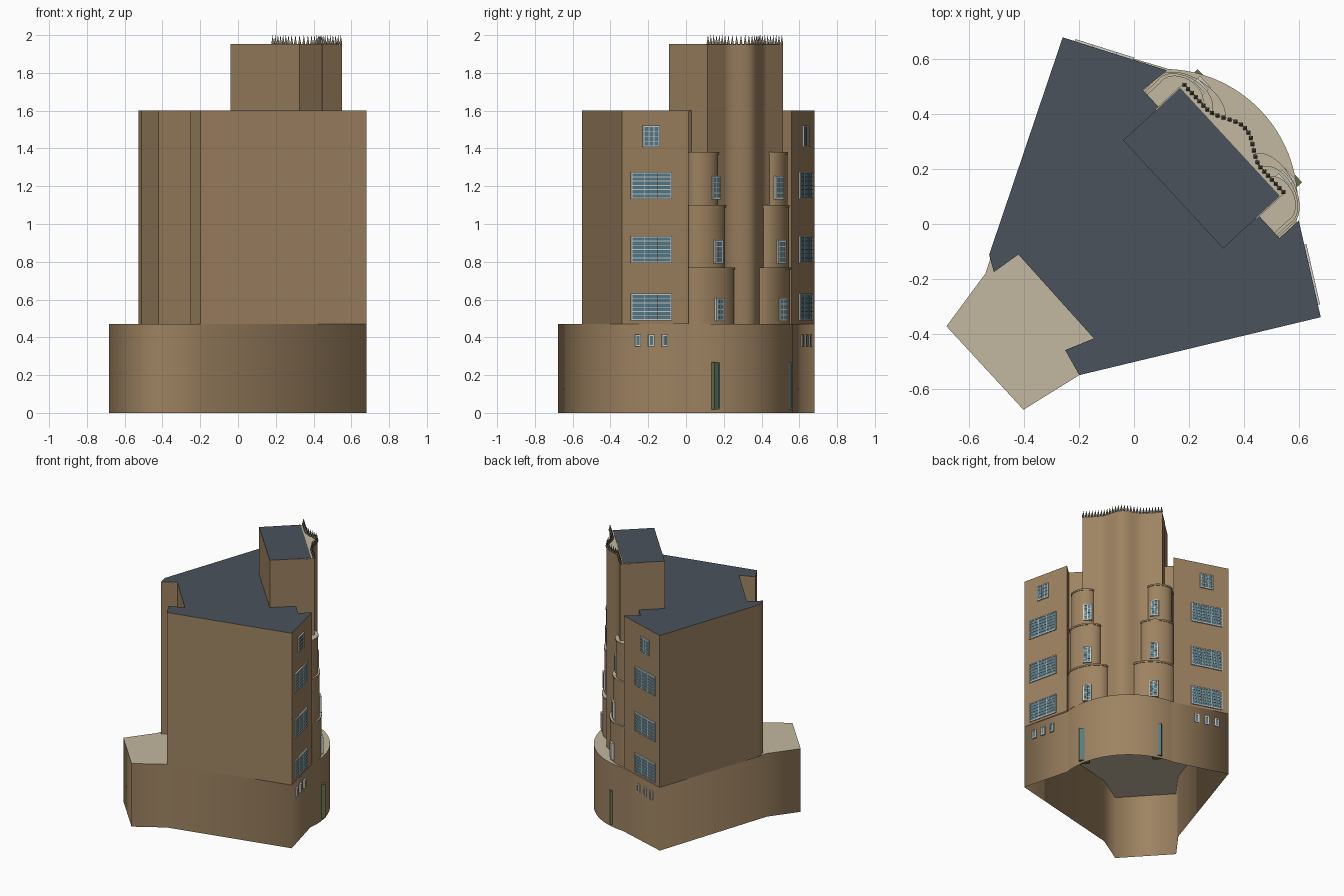
import bpy, bmesh, math
from mathutils import Vector

if "Cube" in bpy.data.objects:
    bpy.data.objects.remove(bpy.data.objects["Cube"])

# Plan frame: o = offset along the facade, t = distance outward; nearly symmetric about o = 0
U, N, S0 = Vector((0.678, -0.735)), Vector((0.735, 0.678)), 0.0175


def world(o, t, z):
    p = U * (o + S0) + N * t
    return (p.x, p.y, z)


def material(name, rgb):
    m = bpy.data.materials.new(name)
    m.diffuse_color = (*rgb, 1)
    m.use_nodes = True
    m.node_tree.nodes["Principled BSDF"].inputs["Base Color"].default_value = m.diffuse_color
    return m


WALL = material("wall_brown", (0.34, 0.225, 0.12))
STONE = material("pale_stone", (0.54, 0.48, 0.35))
SLATE = material("slate_roof", (0.068, 0.084, 0.108))
GLASS = material("glass_blue", (0.09, 0.20, 0.26))
FRAME = material("frame_white", (0.62, 0.62, 0.56))
GREEN = material("door_green", (0.13, 0.17, 0.07))
METAL = material("spire_metal", (0.20, 0.17, 0.12))


def finish(bm, name, mats, angle=30):
    bmesh.ops.recalc_face_normals(bm, faces=bm.faces[:])
    me = bpy.data.meshes.new(name)
    bm.to_mesh(me)
    bm.free()
    for m in mats:
        me.materials.append(m)
    ob = bpy.data.objects.new(name, me)
    bpy.context.collection.objects.link(ob)
    if angle:
        bpy.ops.object.select_all(action='DESELECT')
        ob.select_set(True)
        bpy.context.view_layer.objects.active = ob
        bpy.ops.object.shade_smooth_by_angle(angle=math.radians(angle))
    return ob


def prism(name, pts, z0, z1, top, bottom=True, angle=30):
    """Extruded plan outline with brown sides and a coloured top."""
    bm = bmesh.new()
    lo = [bm.verts.new(world(o, t, z0)) for o, t in pts]
    hi = [bm.verts.new(world(o, t, z1)) for o, t in pts]
    if bottom:
        bm.faces.new(lo).material_index = 1
    cap = bm.faces.new(hi)
    cap.material_index = 1
    for i in range(len(pts)):
        j = (i + 1) % len(pts)
        bm.faces.new((lo[i], lo[j], hi[j], hi[i]))
    bmesh.ops.recalc_face_normals(bm, faces=bm.faces[:])
    if angle > 90:  # fully smooth walls keep a crisp rim
        for e in cap.edges:
            e.smooth = False
        bmesh.ops.split_edges(bm, edges=list(cap.edges))
        bm.faces.ensure_lookup_table()
        for f in bm.faces:
            if f.material_index == 1 and f.normal.z < 0:
                f.normal_flip()
    ob = finish(bm, name, [WALL, top], angle)
    if angle > 90:  # separate cap must face upward
        for p in ob.data.polygons:
            if p.material_index == 1 and p.normal.z < 0:
                p.flip()
    return ob


def box(bm, c, d, a, b, z, side, shift):
    """Box along wall direction d (a range), outward normal (b range), height z."""
    n = (-d[1], d[0])
    v = [bm.verts.new(world(side * (c[0] + d[0] * i + n[0] * j) + shift, c[1] + d[1] * i + n[1] * j, k))
         for k in z for i, j in ((a[0], b[0]), (a[1], b[0]), (a[1], b[1]), (a[0], b[1]))]
    for q in ((0, 1, 2, 3), (4, 5, 6, 7), (0, 1, 5, 4), (1, 2, 6, 5), (2, 3, 7, 6), (3, 0, 4, 7)):
        bm.faces.new([v[i] for i in q])


frames, glass, door_frames = bmesh.new(), bmesh.new(), bmesh.new()


def window(c, d, w, z0, z1, cols, rows, depth, out, side, shift=0.0, fbm=frames, bar=0.004, rim=0.008):
    h = w / 2
    box(glass, c, d, (-h, h), (-depth, out - 0.003), (z0, z1), side, shift)
    for i in range(cols + 1):
        x = -h + w * i / cols
        r = rim if i in (0, cols) else bar
        box(fbm, c, d, (x - r / 2, x + r / 2), (-depth, out), (z0, z1), side, shift)
    for j in range(rows + 1):
        z = z0 + (z1 - z0) * j / rows
        r = rim if j in (0, rows) else bar
        box(fbm, c, d, (-h - rim / 2, h + rim / 2), (-depth, out), (z - r / 2, z + r / 2), side, shift)


# Lower base with bowed front and rear annex, open underneath
R, CT = 0.489, 0.131
A0, A1 = math.asin(0.38 / R), math.asin(-0.347 / R)
bow = []
for i in range(33):
    a = A0 + (A1 - A0) * i / 32
    bow.append((R * math.sin(a), CT + R * math.cos(a)))
prism("base", [(0.6935, 0.27)] + bow + [(-0.6935, 0.27), (-0.252, -0.52),
      (-0.207, -0.755), (0.207, -0.755), (0.252, -0.52)], 0, 0.47, STONE, False, 180)

# Main tower with front slots and a recessed back
prism("main_tower", [(0.6935, 0.27), (0.38, 0.45), (0.38, 0.355), (0.266, 0.355),
      (-0.255, 0.355), (-0.355, 0.355), (-0.347, 0.468), (-0.6935, 0.27), (-0.293, -0.464),
      (-0.235, -0.494), (-0.2215, -0.385), (0.19, -0.39), (0.15, -0.496), (0.252, -0.52)],
      0.47, 1.6, SLATE, False)

# Rooftop block
prism("penthouse", [(-0.268, 0.178), (0.268, 0.178), (0.268, 0.46), (-0.268, 0.46)], 1.6, 1.952, SLATE, False)


# Central shaft with a wavy front
def wave(o):
    return 0.482 + 0.056 * (math.cos(min(1, abs(o) / 0.15) * math.pi) + 1) / 2


front = [(0.272 - 0.544 * i / 40, wave(0.272 - 0.544 * i / 40)) for i in range(41)]
prism("central_shaft", front + [(-0.272, 0.34), (0.272, 0.34)], 0.47, 1.949, STONE, False)


# Stepped rounded bays, each with a lip, on both sides
def bay(outer, inner, depth, grow=0):
    c = (Vector(outer) + Vector(inner)) / 2
    d = Vector(outer) - c
    d *= 1 + grow / d.length
    n = Vector((-d.y, d.x)).normalized() * (depth + grow)
    arc = [c + d * math.cos(math.pi * i / 20) + n * math.sin(math.pi * i / 20) for i in range(21)]
    return [tuple(p) for p in arc] + [(inner[0], 0.355), (outer[0] + grow, 0.355)]


# outer point, inner point, bulge, bottom, top, window sill, window plane
tiers = [((0.37, 0.42), (0.095, 0.49), 0.077, 0.47, 0.77, 0.49, 0.54),
         ((0.362, 0.42), (0.148, 0.478), 0.068, 0.77, 1.10, 0.795, 0.528),
         ((0.35, 0.42), (0.19, 0.47), 0.058, 1.10, 1.38, 1.135, 0.51)]
WING = (0.867, -0.498)
for side, tag, shift in ((1, "right", 0.0), (-1, "left", 0.022)):
    for k, (outer, inner, dep, z0, z1, wz, wt) in enumerate(tiers):
        for part, g, a, b in (("bay", 0, z0, z1 - 0.012), ("bay_lip", 0.004, z1 - 0.012, z1)):
            prism(f"{part}_{tag}_{k + 1}", [(side * o + shift, t) for o, t in bay(outer, inner, dep, g)],
                  a, b, STONE, g > 0)
        window((0.233, wt), (1, 0), 0.05, wz, wz + 0.115, 2, 4, 0.05, 0.003, side, shift / 2)

    # Wing windows: three wide, one small above, three tiny below
    def wing(f, *size):
        window((0.6935 - 0.3135 * f, 0.27 + 0.18 * f), WING, *size, 0.005, 0.008, side)

    for z in (0.492, 0.797, 1.137):
        wing(0.44, 0.217, z, z + 0.135, 3, 6)
    wing(0.44, 0.085, 1.412, 1.517, 3, 4)
    for f in (0.24, 0.44, 0.64):
        wing(f, 0.024, 0.355, 0.41, 1, 1)
    # Doors
    window((0.252, 0.548), (1, 0), 0.06, 0.022, 0.265, 2, 1, 0.05, 0.005, side, shift / 2,
           door_frames, 0.005, 0.008)

finish(frames, "window_frames", [FRAME], 0)
finish(glass, "window_glass", [GLASS], 0)
finish(door_frames, "door_frames", [GREEN], 0)

# Row of small spires along the shaft's front edge
bm = bmesh.new()
for i in range(27):
    o = -0.266 + 0.532 * i / 26
    profile = ((0.006, 1.949), (0.010, 1.957), (0.005, 1.975), (0.0005, 2.0))
    rings = [[bm.verts.new(world(o + r * x, wave(o) - 0.003 + r * y, z))
              for x, y in ((1, 0), (0, 1), (-1, 0), (0, -1))] for r, z in profile]
    for lo, hi in zip(rings, rings[1:]):
        for q in range(4):
            bm.faces.new((lo[q], lo[(q + 1) % 4], hi[(q + 1) % 4], hi[q]))
    bm.faces.new(rings[0])
    bm.faces.new(rings[-1])
finish(bm, "spires", [METAL], 0)
